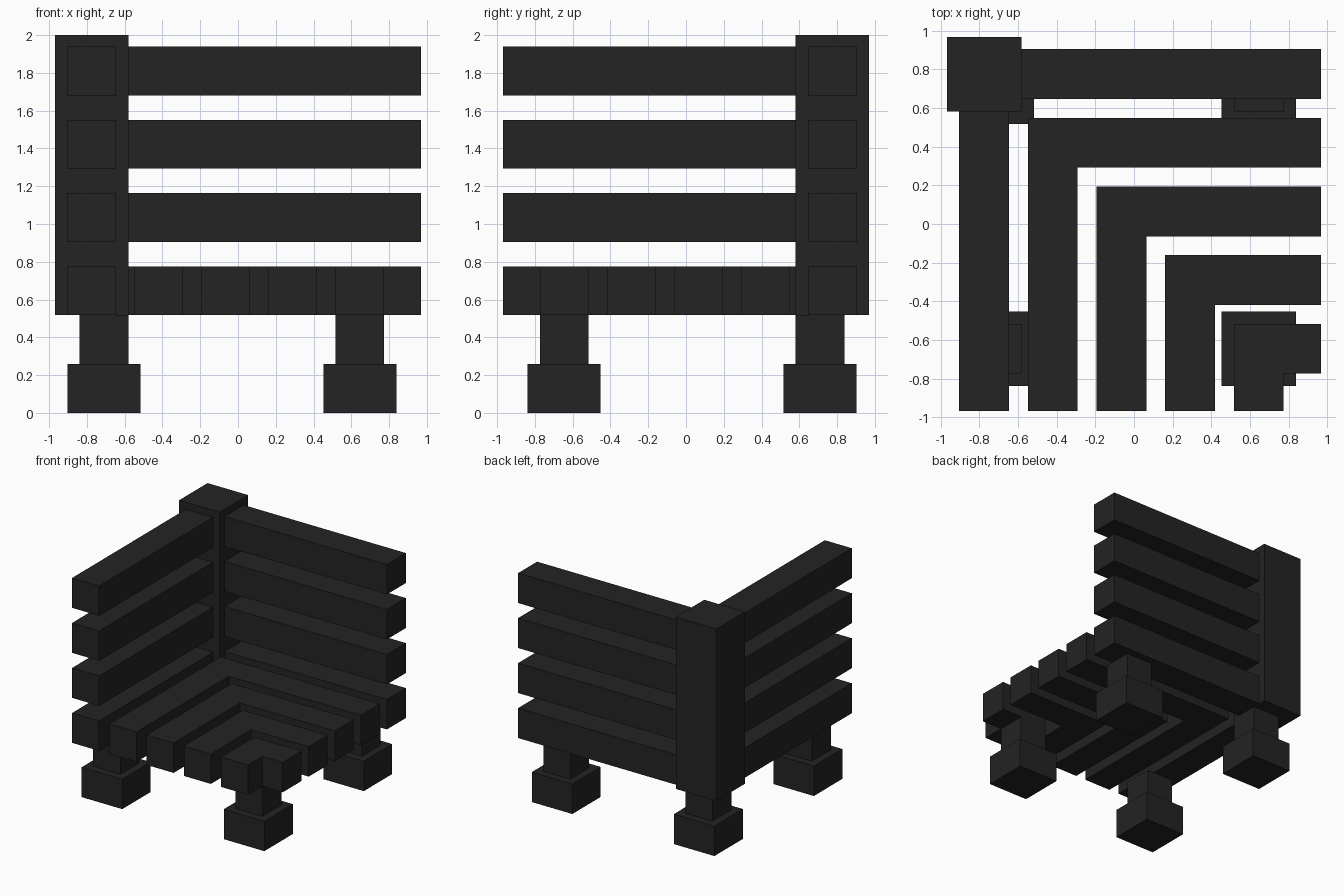
import bpy
import bmesh

cube = bpy.data.objects.get("Cube")
if cube:
    bpy.data.objects.remove(cube, do_unlink=True)

charcoal = bpy.data.materials.new("charcoal")
charcoal.use_nodes = True
tone = (0.017, 0.017, 0.017, 1)
charcoal.diffuse_color = tone
charcoal.node_tree.nodes["Principled BSDF"].inputs["Base Color"].default_value = tone

BEAM = 0.258      # thickness of every slat, rail and leg
EDGE = 0.968      # outer limit of the seat
SEAT = 0.517      # underside of the seat


def prism(name, outline, z0, z1):
    """Extrude a flat outline (counter-clockwise) from z0 to z1."""
    bm = bmesh.new()
    face = bm.faces.new([bm.verts.new((x, y, z0)) for x, y in outline])
    top = bmesh.ops.extrude_face_region(bm, geom=[face])["geom"]
    bmesh.ops.translate(bm, vec=(0, 0, z1 - z0),
                        verts=[v for v in top if isinstance(v, bmesh.types.BMVert)])
    bmesh.ops.recalc_face_normals(bm, faces=bm.faces[:])
    mesh = bpy.data.meshes.new(name)
    bm.to_mesh(mesh)
    bm.free()
    mesh.materials.append(charcoal)
    obj = bpy.data.objects.new(name, mesh)
    bpy.context.collection.objects.link(obj)
    return obj


def box(name, x0, x1, y0, y1, z0, z1):
    return prism(name, [(x0, y0), (x1, y0), (x1, y1), (x0, y1)], z0, z1)


# Corner post
POST = 0.581
box("corner_post", -EDGE, -POST, POST, EDGE, SEAT, 2.0)

# Side and back rails, meeting the post
for i in range(4):
    z = SEAT + i * 0.388
    box(f"back_rail_{i + 1}", -POST, EDGE, 0.904 - BEAM, 0.904, z, z + BEAM)
    box(f"side_rail_{i + 1}", -0.904, -0.904 + BEAM, -EDGE, POST, z, z + BEAM)

# Nested L-shaped seat slats
for i in range(4):
    a = -0.549 + i * 0.355
    b = a + BEAM
    prism(f"seat_slat_{i + 1}",
          [(a, -EDGE), (b, -EDGE), (b, -b), (EDGE, -b), (EDGE, -a), (a, -a)],
          SEAT, SEAT + BEAM)

# Legs with wide block feet
for side, x in (("right", -0.71), ("left", 0.645)):
    for end, y in (("front", -0.645), ("back", 0.71)):
        h, f = BEAM / 2, 0.1935
        box(f"{end}_{side}_leg", x - h, x + h, y - h, y + h, BEAM, SEAT)
        box(f"{end}_{side}_foot", x - f, x + f, y - f, y + f, 0, BEAM)
